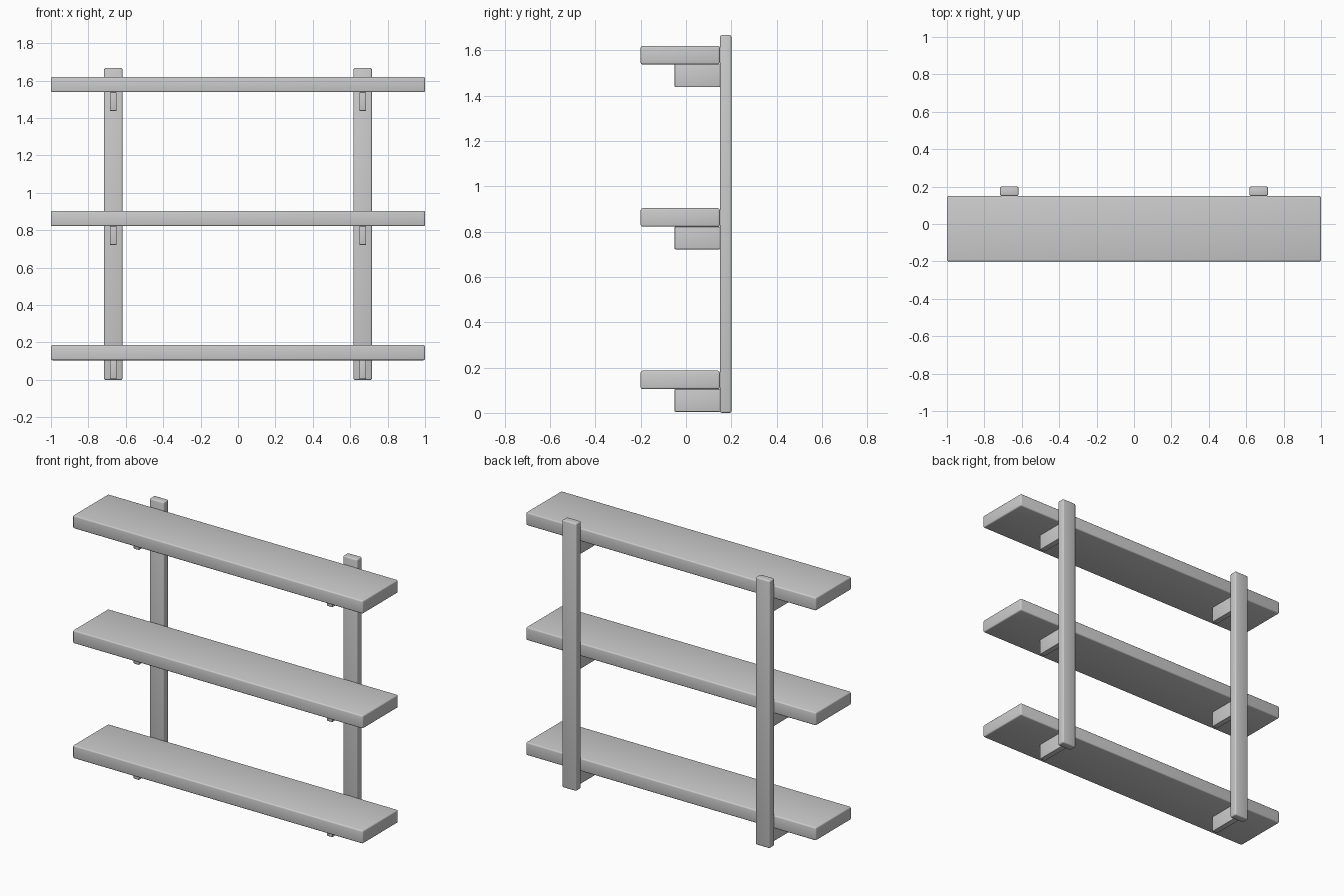
import bpy

if "Cube" in bpy.data.objects:
    bpy.data.objects.remove(bpy.data.objects["Cube"])


def box(name, x, y, z, bevel):
    """Bevelled box from (min, max) ranges on each axis."""
    bpy.ops.mesh.primitive_cube_add(size=1)
    ob = bpy.context.object
    ob.name = name
    ob.location = [(a + b) / 2 for a, b in (x, y, z)]
    ob.scale = [b - a for a, b in (x, y, z)]
    bpy.ops.object.transform_apply(location=True, rotation=False, scale=True)
    mod = ob.modifiers.new("bevel", "BEVEL")
    mod.width = bevel
    mod.segments = 3
    bpy.ops.object.modifier_apply(modifier=mod.name)
    bpy.ops.object.shade_smooth_by_angle()
    return ob


POST_X = 0.667
SIDES = ((-1, "left"), (1, "right"))

# Wall posts
for s, side in SIDES:
    c = s * POST_X
    box(f"{side}_post", (c - 0.049, c + 0.049), (0.15, 0.2), (0, 1.667), 0.008)

# Shelves with a bracket under each at both posts
for level, z in (("lower", 0.105), ("middle", 0.822), ("upper", 1.538)):
    box(f"{level}_shelf", (-1, 1), (-0.2, 0.149), (z, z + 0.081), 0.008)
    for s, side in SIDES:
        c = s * POST_X
        box(f"{level}_{side}_bracket", (c - 0.0185, c + 0.0185),
            (-0.05, 0.15), (z - 0.1, z), 0.003)
